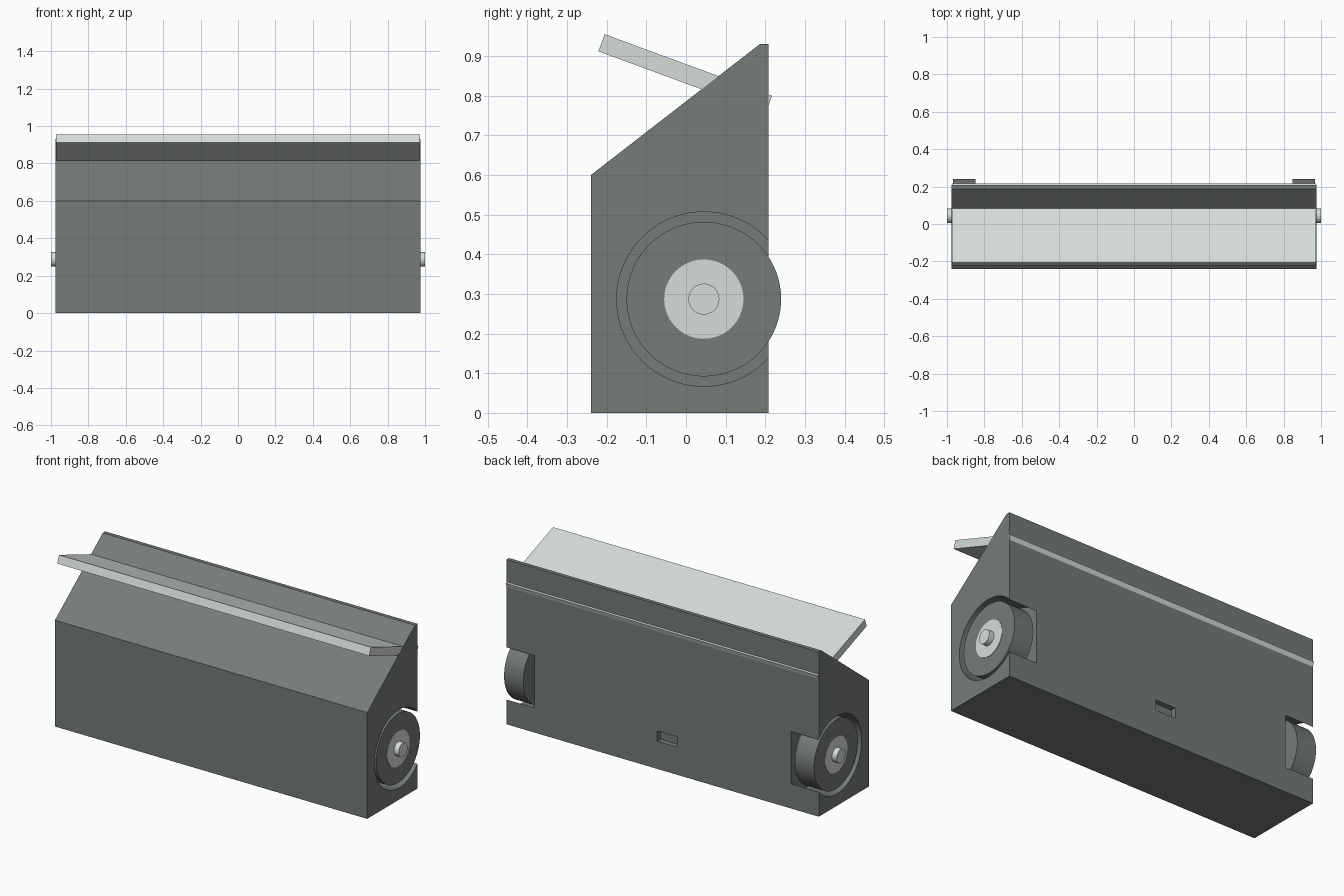
import bpy, bmesh, math
from mathutils import Matrix

cube = bpy.data.objects.get("Cube")
if cube:
    bpy.data.objects.remove(cube, do_unlink=True)

HALF = 0.975                  # half the body's length
WHEEL_Y, WHEEL_Z = 0.045, 0.287


def material(name, rgb):
    m = bpy.data.materials.new(name)
    m.use_nodes = True
    m.diffuse_color = (*rgb, 1)
    m.node_tree.nodes["Principled BSDF"].inputs["Base Color"].default_value = (*rgb, 1)
    return m


dark = material("dark grey green", (0.18, 0.2, 0.185))
pale = material("pale grey", (0.67, 0.72, 0.69))


def finish(name, bm, mat):
    bmesh.ops.recalc_face_normals(bm, faces=bm.faces)
    mesh = bpy.data.meshes.new(name)
    bm.to_mesh(mesh)
    bm.free()
    mesh.materials.append(mat)
    ob = bpy.data.objects.new(name, mesh)
    bpy.context.collection.objects.link(ob)
    return ob


def select(ob):
    bpy.ops.object.select_all(action="DESELECT")
    ob.select_set(True)
    bpy.context.view_layer.objects.active = ob


def prism(name, profile, half, mat):
    """Extrude a y-z profile along x."""
    bm = bmesh.new()
    face = bm.faces.new([bm.verts.new((-half, y, z)) for y, z in profile])
    ext = bmesh.ops.extrude_face_region(bm, geom=[face])
    verts = [v for v in ext["geom"] if isinstance(v, bmesh.types.BMVert)]
    bmesh.ops.translate(bm, verts=verts, vec=(2 * half, 0, 0))
    return finish(name, bm, mat)


def box(name, size, centre, mat, tilt=0):
    bm = bmesh.new()
    place = Matrix.Translation(centre) @ Matrix.Rotation(tilt, 4, "X") @ Matrix.Diagonal((*size, 1))
    bmesh.ops.create_cube(bm, size=1, matrix=place)
    return finish(name, bm, mat)


def disc(name, side, inner, outer, radius, mat):
    """Cylinder along x on the wheel axis, from inner to outer distance."""
    bm = bmesh.new()
    place = Matrix.Translation((side * (inner + outer) / 2, WHEEL_Y, WHEEL_Z))
    place = place @ Matrix.Rotation(math.pi / 2, 4, "Y")
    bmesh.ops.create_cone(bm, cap_ends=True, segments=72, radius1=radius,
                          radius2=radius, depth=outer - inner, matrix=place)
    ob = finish(name, bm, mat)
    select(ob)
    bpy.ops.object.shade_smooth_by_angle(angle=math.radians(30))
    return ob


def cut(target, cutter):
    cutter.hide_render = True
    mod = target.modifiers.new("cut", "BOOLEAN")
    mod.operation = "DIFFERENCE"
    mod.solver = "EXACT"
    mod.object = cutter
    select(target)
    bpy.ops.object.modifier_apply(modifier=mod.name)
    bpy.data.objects.remove(cutter, do_unlink=True)


# Bin body with a sloping front
body = prism("bin_body", [(-0.24, 0), (0.208, 0), (0.208, 0.93), (0.186, 0.93), (-0.24, 0.6)],
             HALF, dark)

# Finger slot in the back
cut(body, box("slot_cutter", (0.125, 0.06, 0.058), (-0.028, 0.208, 0.185), dark))

# Wheel wells, wheels, hubs and axles
for side, label in ((1, "left"), (-1, "right")):
    cut(body, disc("well_cutter", side, 0.80, 1.1, 0.22, dark))
    disc(label + "_wheel", side, 0.848, 0.968, 0.195, dark)
    disc(label + "_hub", side, 0.962, 0.97, 0.1, pale)
    disc(label + "_axle", side, 0.80, 1.0, 0.039, pale)

# Tilted lid passing through the body top
box("lid", (2 * HALF - 0.002, 0.45, 0.046), (0, -0.002, 0.856), pale, math.radians(-20.2))
